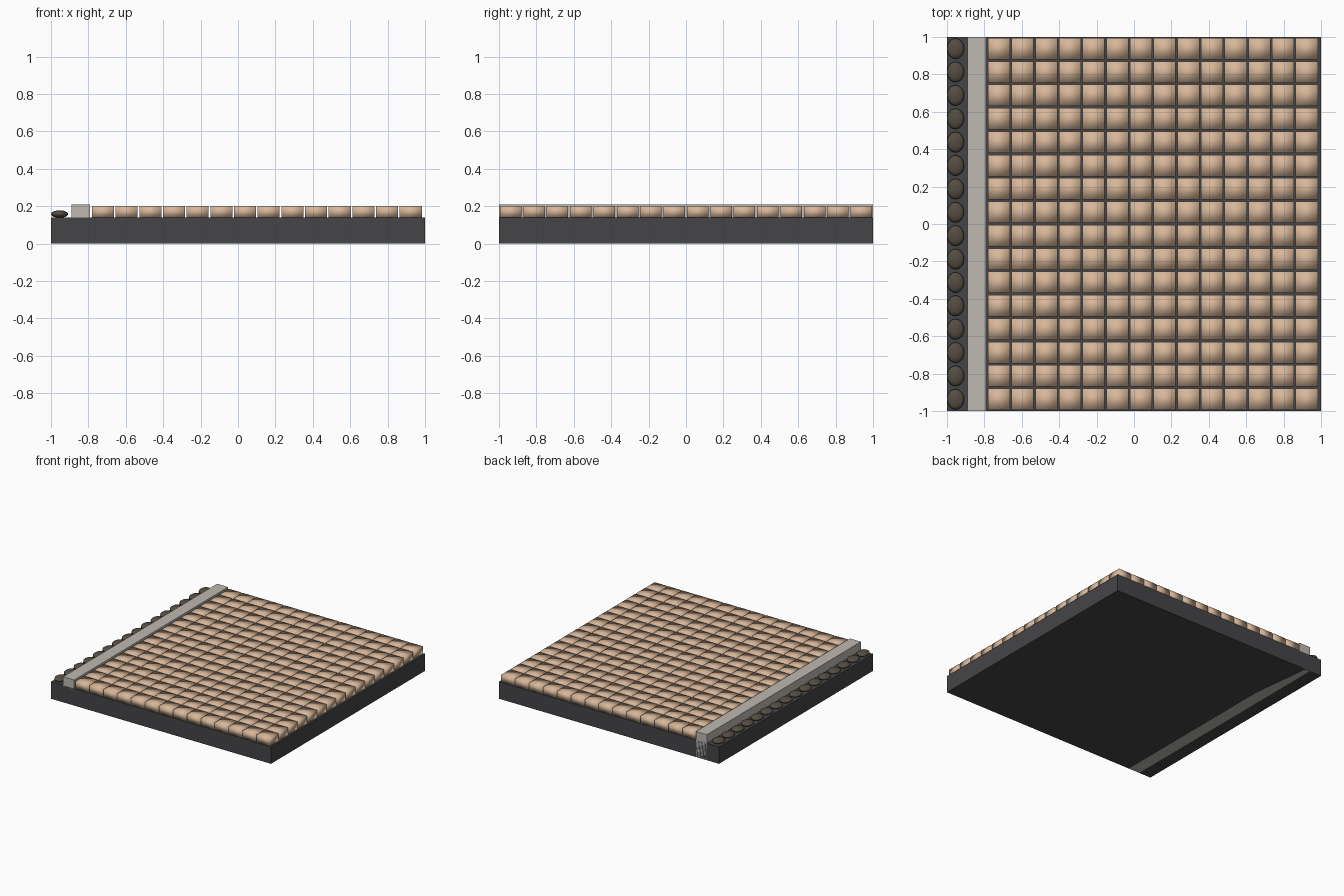
import bpy, bmesh
from mathutils import Matrix, Vector

if "Cube" in bpy.data.objects:
    bpy.data.objects.remove(bpy.data.objects["Cube"])


def material(name, rgb):
    m = bpy.data.materials.new(name)
    m.diffuse_color = (*rgb, 1)
    m.use_nodes = True
    m.node_tree.nodes["Principled BSDF"].inputs["Base Color"].default_value = m.diffuse_color
    return m


def finish(bm, name, mat, smooth=False):
    me = bpy.data.meshes.new(name)
    for f in bm.faces:
        f.smooth = smooth
    bm.to_mesh(me)
    bm.free()
    me.materials.append(mat)
    ob = bpy.data.objects.new(name, me)
    bpy.context.collection.objects.link(ob)
    return ob


def place(center, size):
    return Matrix.Translation(center) @ Matrix.Diagonal((*size, 1))


def box(bm, lo, hi):
    lo, hi = Vector(lo), Vector(hi)
    bmesh.ops.create_cube(bm, size=1, matrix=place((lo + hi) / 2, hi - lo))


ROWS, COLS = 16, 14
ROW_PITCH, COL_PITCH = 0.125, 0.1266
BASE_TOP = 0.14
row_y = [-0.9375 + ROW_PITCH * r for r in range(ROWS)]

# Dark foundation slab
bm = bmesh.new()
box(bm, (-1, -1, 0), (1, 1, BASE_TOP))
finish(bm, "foundation_slab", material("dark_mortar", (0.06, 0.06, 0.065)))

# Kerb running the full depth, sunk through the slab
bm = bmesh.new()
box(bm, (-0.89, -1, 0), (-0.79, 1, 0.21))
finish(bm, "kerb", material("kerb_stone", (0.52, 0.48, 0.44)))

# Grid of paving blocks with soft shading
bm = bmesh.new()
for c in range(COLS):
    x = -0.722 + COL_PITCH * c
    for y in row_y:
        box(bm, (x - 0.059, y - 0.0575, BASE_TOP), (x + 0.059, y + 0.0575, 0.20))
finish(bm, "paving_blocks", material("sandstone", (0.68, 0.47, 0.32)), smooth=True)

# Row of flattened cobbles in the gutter
bm = bmesh.new()
for y in row_y:
    bmesh.ops.create_uvsphere(bm, u_segments=16, v_segments=8, radius=1,
                              matrix=place((-0.954, y, 0.158), (0.046, 0.055, 0.02)))
finish(bm, "gutter_cobbles", material("dark_cobble", (0.09, 0.073, 0.055)), smooth=True)
